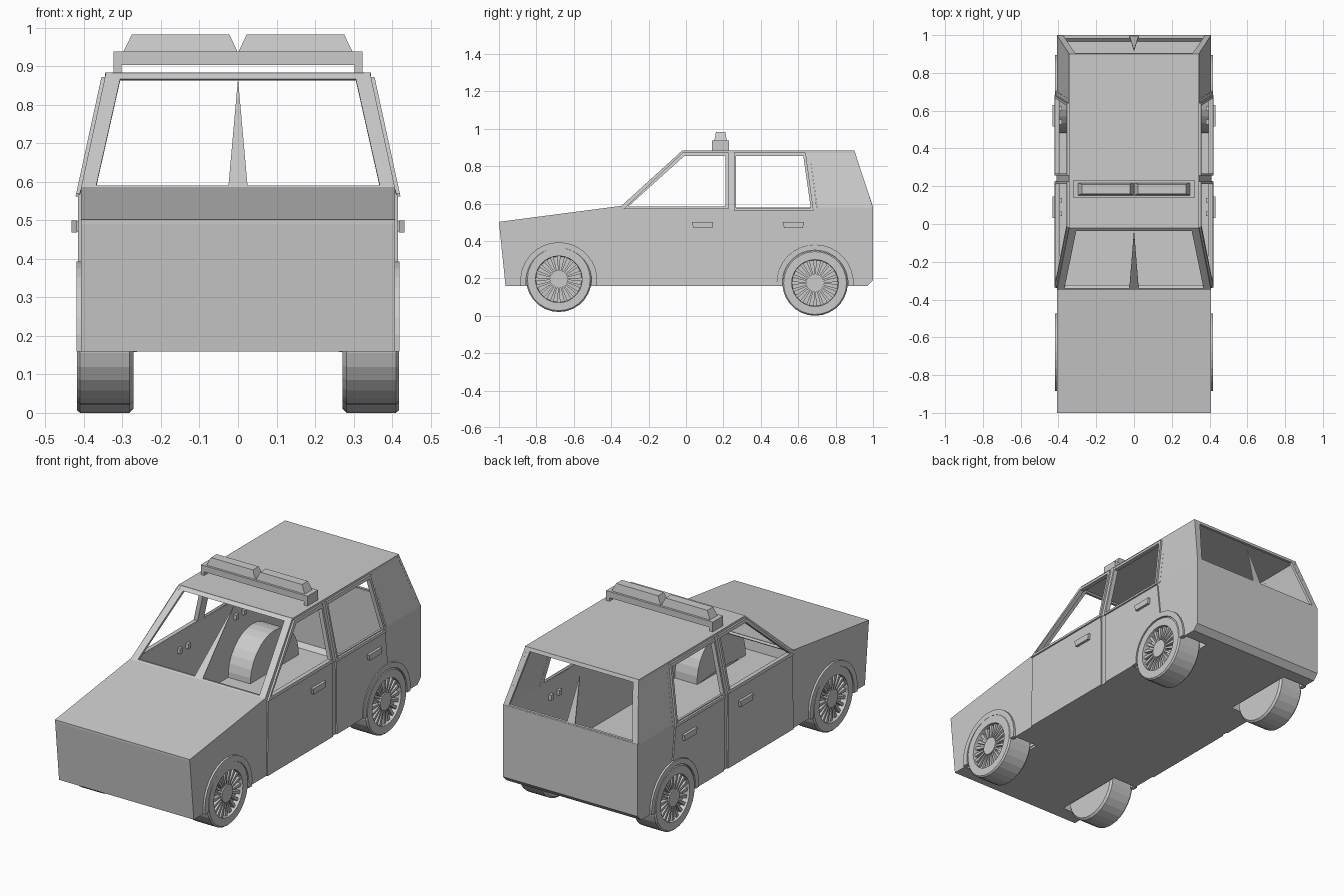
import bpy, bmesh, math
from mathutils import Vector

if "Cube" in bpy.data.objects:
    bpy.data.objects.remove(bpy.data.objects["Cube"])

grey = bpy.data.materials.new("body grey")
grey.diffuse_color = (0.6, 0.6, 0.6, 1)
grey.use_nodes = True
grey.node_tree.nodes["Principled BSDF"].inputs["Base Color"].default_value = grey.diffuse_color
W = 0.408          # half width of the body


def finish(name, bm, mirror):
    bmesh.ops.remove_doubles(bm, verts=bm.verts, dist=1e-5)
    bmesh.ops.recalc_face_normals(bm, faces=bm.faces)
    me = bpy.data.meshes.new(name)
    bm.to_mesh(me)
    bm.free()
    me.materials.append(grey)
    ob = bpy.data.objects.new(name, me)
    bpy.context.collection.objects.link(ob)
    if mirror:
        ob.modifiers.new("mirror", 'MIRROR')
    return ob


def add_slab(bm, outer, d, hole=None):
    """Flat outline, optionally with a matching hole, thickened along d."""
    d = Vector(d)
    loops = []
    for ring in [outer] + ([hole] if hole else []):
        loops.append([[bm.verts.new(Vector(p) + o) for p in ring] for o in (Vector(), d)])
    n = len(outer)
    for layer in (0, 1):
        if hole:
            a, b = loops[0][layer], loops[1][layer]
            for i in range(n):
                j = (i + 1) % n
                bm.faces.new((a[i], a[j], b[j], b[i]))
        else:
            bm.faces.new(loops[0][layer])
    for a, b in loops:
        for i in range(n):
            j = (i + 1) % n
            bm.faces.new((a[i], a[j], b[j], b[i]))


def slab(name, outer, d, hole=None, mirror=False):
    bm = bmesh.new()
    add_slab(bm, outer, d, hole)
    return finish(name, bm, mirror)


def lathe(name, profile, cy, cz, n, a0=0.0, a1=2 * math.pi):
    """Turn (x, radius) points around an axle along x."""
    bm = bmesh.new()
    rows = []
    for k in range(n + 1):
        a = a0 + (a1 - a0) * k / n
        rows.append([bm.verts.new((x, cy + r * math.cos(a), cz + r * math.sin(a))) for x, r in profile])
    for p, q in zip(rows, rows[1:]):
        for i in range(len(profile) - 1):
            bm.faces.new((p[i], q[i], q[i + 1], p[i + 1]))
    return finish(name, bm, True)


def arc(cy, cz, r, start=None, n=16):
    """Wheel arch points (y, z), from the back sill over to the front sill."""
    a0 = -math.asin((cz - 0.16) / r)
    s = a0 if start is None else start
    e = math.pi - a0
    return [(cy + r * math.cos(s + (e - s) * k / n), cz + r * math.sin(s + (e - s) * k / n)) for k in range(n + 1)]


def at(x, pts):
    return [(x, y, z) for y, z in pts]


def lean(pts, off=0.0):
    """Put (y, z) points on the inward leaning cabin side."""
    return [(W + off - (z - 0.58) * 0.217, y, z) for y, z in pts]


def band(a, b):
    """Four corners across the car from two (half width, y, z) points."""
    return [(-a[0], a[1], a[2]), a, b, (-b[0], b[1], b[2])]


FRONT, REAR = (-0.68, 0.187), (0.69, 0.175)

# lower body sides with wheel arches
side = [(-1, 0.5), (-0.35, 0.58), (1, 0.58), (1, 0.19), (0.97, 0.16)]
side += arc(*REAR, 0.18) + arc(*FRONT, 0.18) + [(-0.965, 0.16)]
slab("body_side", at(W, side), (-0.012, 0, 0), mirror=True)

# nose, hood, tail, roof
slab("nose", band((W, -1, 0.5), (W, -0.965, 0.16)), (0, 0.012, 0))
slab("hood", band((W, -1, 0.502), (W, -0.35, 0.587)), (0, 0, -0.012))
slab("tail", band((W, 1, 0.585), (W, 1, 0.19)), (0, -0.012, 0))
slab("tail_lip", band((W, 1, 0.19), (W, 0.97, 0.16)), (0, -0.012, 0.005))
slab("roof", band((0.345, -0.02, 0.884), (0.345, 0.9, 0.884)), (0, 0, -0.014))

# floor with wheel cut-outs
slab("floor", [(x, y, 0.16) for x, y in (
    (0, -0.965), (W, -0.965), (W, -0.885), (0.262, -0.885), (0.262, -0.475), (W, -0.475),
    (W, 0.48), (0.262, 0.48), (0.262, 0.9), (W, 0.9), (W, 0.97), (0, 0.97))],
    (0, 0, 0.012), mirror=True)

# windshield and rear window frames, with the thin centre spikes
slab("windshield_frame", band((W, -0.35, 0.583), (0.343, -0.02, 0.883)), (0, 0.018, -0.004),
     band((0.368, -0.341, 0.591), (0.306, -0.038, 0.867)))
slab("rear_window_frame", band((W, 1, 0.58), (0.343, 0.9, 0.883)), (0, -0.015, 0),
     band((0.375, 0.997, 0.59), (0.312, 0.906, 0.865)))
slab("windshield_spike", [(-0.025, -0.345, 0.587), (0.025, -0.345, 0.587), (0, -0.035, 0.868)], (0, 0.005, 0))
slab("rear_spike", [(-0.025, 0.997, 0.587), (0.025, 0.997, 0.587), (0, 0.92, 0.82)], (0, -0.005, 0))

# cabin sides
front_hole = [(-0.308, 0.585), (-0.008, 0.855), (0.212, 0.855), (0.212, 0.585)]
rear_hole = [(0.268, 0.575), (0.268, 0.855), (0.627, 0.855), (0.667, 0.575)]
slab("front_cabin_side", lean([(-0.35, 0.58), (-0.02, 0.884), (0.243, 0.884), (0.243, 0.57)]),
     (-0.014, 0, 0), lean(front_hole), True)
slab("rear_cabin_side", lean([(0.243, 0.57), (0.243, 0.884), (0.66, 0.884), (0.70, 0.57)]),
     (-0.014, 0, 0), lean(rear_hole), True)
slab("quarter_panel", lean([(0.70, 0.58), (0.66, 0.884), (0.9, 0.884), (1, 0.58)]),
     (-0.014, 0, 0), mirror=True)

# door plates and door window frames
slab("front_door", at(W, [(-0.338, 0.16), (-0.33, 0.567), (0.225, 0.567), (0.228, 0.16)]),
     (0.007, 0, 0), mirror=True)
slab("rear_door", at(W, [(0.262, 0.16), (0.258, 0.56), (0.682, 0.56), (0.703, 0.385)]
                     + arc(*REAR, 0.207, start=1.52)), (0.007, 0, 0), mirror=True)
slab("front_door_frame", lean([(-0.335, 0.57), (-0.018, 0.872), (0.226, 0.872), (0.226, 0.57)]),
     (0.01, 0, 0), lean(front_hole), True)
slab("rear_door_frame", lean([(0.257, 0.562), (0.257, 0.872), (0.64, 0.872), (0.682, 0.562)]),
     (0.01, 0, 0), lean(rear_hole), True)

# door handles with posts reaching through the door
for label, y in (("front", 0.09), ("rear", 0.575)):
    bm = bmesh.new()
    add_slab(bm, at(0.418, [(y - 0.058, 0.5), (y + 0.055, 0.5), (y + 0.05, 0.468), (y - 0.05, 0.468)]), (0.014, 0, 0))
    for o in (-0.035, 0.035):
        add_slab(bm, at(0.38, [(y + o - 0.012, 0.498), (y + o + 0.012, 0.498),
                               (y + o + 0.012, 0.47), (y + o - 0.012, 0.47)]), (0.04, 0, 0))
    finish(label + "_door_handle", bm, True)

# wheels, wells and arch flares
for label, (cy, cz), wz in (("front", FRONT, 0.195), ("rear", REAR, 0.175)):
    slab(label + "_arch_flare", at(0.402, arc(cy, cz, 0.206) + arc(cy, cz, 0.176)[::-1]),
         (0.017, 0, 0), mirror=True)
    lathe(label + "_wheel_well", [(W, 0.21), (0.262, 0.21), (0.262, 0)], cy, cz, 16, -0.08, math.pi + 0.08)
    lathe(label + "_tire", [(0.272, 0), (0.272, 0.165), (0.282, 0.175), (0.41, 0.175), (0.418, 0.168),
                            (0.418, 0.125), (0.385, 0.122), (0.385, 0)], cy, wz, 28)
    lathe(label + "_hub", [(0.38, 0.048), (0.412, 0.048), (0.412, 0)], cy, wz, 20)
    bm = bmesh.new()
    for k in range(20):
        a = 2 * math.pi * k / 20
        u, v = Vector((0, math.cos(a), math.sin(a))), Vector((0, -math.sin(a), math.cos(a)))
        c = Vector((0.384, cy, wz))
        add_slab(bm, [c + u * 0.045 - v * 0.004, c + u * 0.126 - v * 0.009,
                      c + u * 0.126 + v * 0.009, c + u * 0.045 + v * 0.004], (0.022, 0, 0))
    finish(label + "_spokes", bm, True)

# roof light bar: base, feet and two tapered lamps
slab("light_bar_base", band((0.323, 0.14, 0.904), (0.323, 0.23, 0.904)), (0, 0, 0.034))
slab("light_bar_foot", [(0.303, 0.14, 0.878), (0.323, 0.14, 0.878), (0.323, 0.23, 0.878), (0.303, 0.23, 0.878)],
     (0, 0, 0.03), mirror=True)
bm = bmesh.new()
low = [bm.verts.new(p) for p in ((0.001, 0.152, 0.937), (0.298, 0.152, 0.937), (0.298, 0.218, 0.937), (0.001, 0.218, 0.937))]
top = [bm.verts.new(p) for p in ((0.022, 0.16, 0.982), (0.276, 0.16, 0.982), (0.276, 0.21, 0.982), (0.022, 0.21, 0.982))]
bm.faces.new(low)
bm.faces.new(top)
for i in range(4):
    j = (i + 1) % 4
    bm.faces.new((low[i], low[j], top[j], top[i]))
finish("light_bar_lamp", bm, True)
